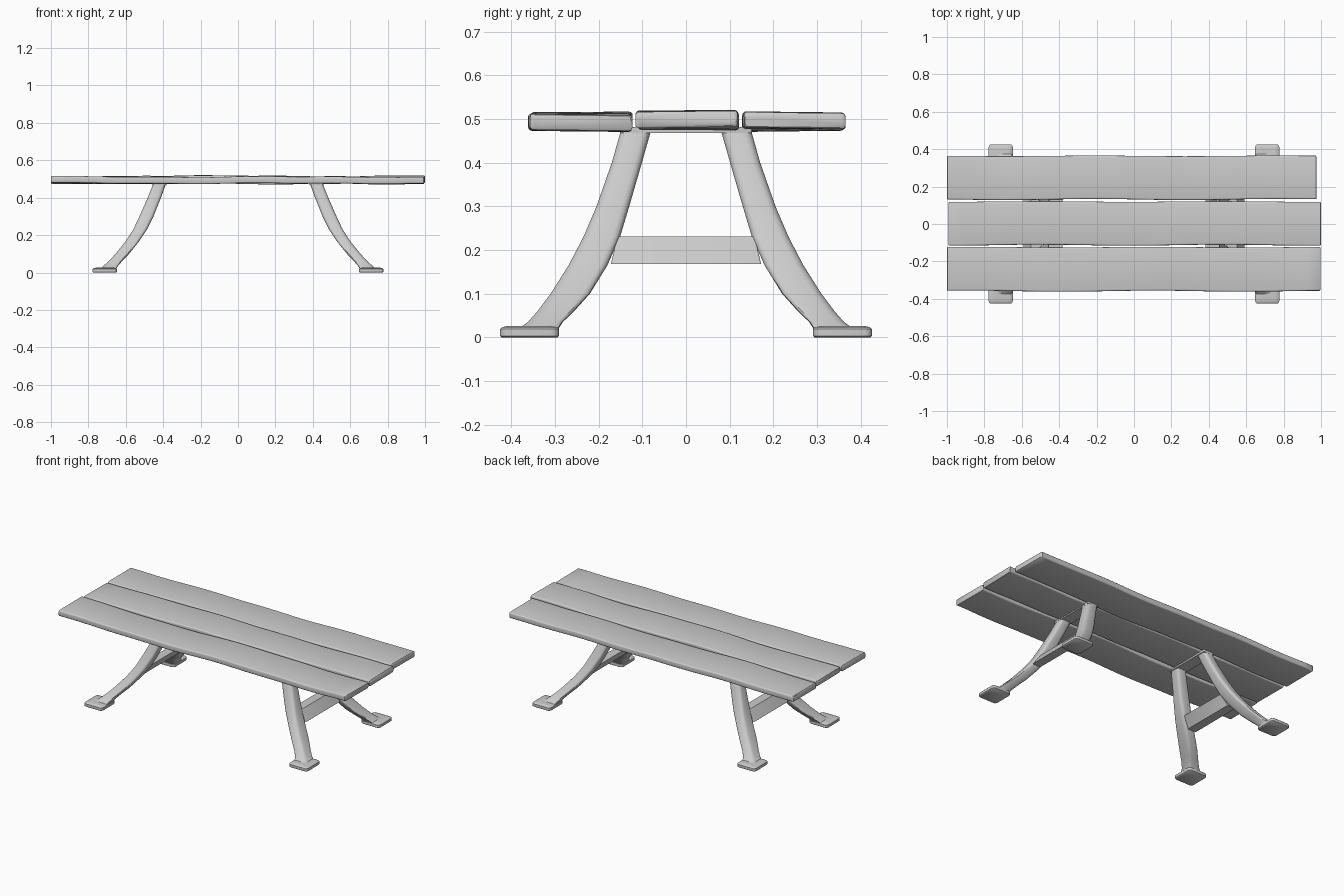
import bpy, bmesh, math

if "Cube" in bpy.data.objects:
    bpy.data.objects.remove(bpy.data.objects["Cube"])


def rounded_rect(a0, a1, b0, b1, r, seg=3):
    """Counter-clockwise 2D outline with rounded corners."""
    r = min(r, (a1 - a0) / 2.01, (b1 - b0) / 2.01)
    corners = [(a1 - r, b1 - r), (a0 + r, b1 - r), (a0 + r, b0 + r), (a1 - r, b0 + r)]
    pts = []
    for i, (ca, cb) in enumerate(corners):
        for k in range(seg + 1):
            t = math.pi / 2 * (i + k / seg)
            pts.append((ca + r * math.cos(t), cb + r * math.sin(t)))
    return pts


def loft(name, rings, mirror=None):
    """Skin a list of equal-length rings of 3D points and cap both ends."""
    bm = bmesh.new()
    loops = [[bm.verts.new(p) for p in ring] for ring in rings]
    n = len(loops[0])
    for a, b in zip(loops, loops[1:]):
        for i in range(n):
            j = (i + 1) % n
            bm.faces.new((a[i], a[j], b[j], b[i]))
    bm.faces.new(loops[0])
    bm.faces.new(loops[-1])
    bmesh.ops.recalc_face_normals(bm, faces=bm.faces)
    me = bpy.data.meshes.new(name)
    bm.to_mesh(me)
    bm.free()
    ob = bpy.data.objects.new(name, me)
    bpy.context.collection.objects.link(ob)
    bpy.ops.object.select_all(action='DESELECT')
    ob.select_set(True)
    bpy.context.view_layer.objects.active = ob
    bpy.ops.object.shade_smooth_by_angle(angle=math.radians(40))
    if mirror:
        mod = ob.modifiers.new("Mirror", 'MIRROR')
        mod.use_axis = mirror
        mod.use_mirror_merge = False
    return ob


def plank(name, x0, x1, y0, y1, z0, z1, phase):
    """Hand-hewn board: edges and surfaces wander gently along its length."""
    n = 28
    rings = []
    for i in range(n + 1):
        x = x0 + (x1 - x0) * i / n
        w = 0.003 * math.sin(5.5 * x + phase) + 0.0015 * math.sin(13 * x + 2 * phase)
        e = 0.003 * math.sin(6.5 * x + 2.3 * phase)
        tilt = 0.012 * math.sin(4.5 * x + 1.7 * phase)
        inset = 0.004 if i in (0, n) else 0
        ym = (y0 + y1) / 2
        rings.append([(x, y, z + w + tilt * (y - ym)) for y, z in
                      rounded_rect(y0 + e + inset, y1 + 0.6 * e - inset,
                                   z0 + inset, z1 - inset, 0.008)])
    # short chamfer just inside each end
    for end, nxt, d in ((0, 1, 0.004), (-1, -2, -0.004)):
        ring = [(rings[end][0][0] + d, p[1], p[2]) for p in rings[nxt]]
        rings.insert(1 if end == 0 else len(rings) - 1, ring)
    return loft(name, rings)


# Seat boards
plank("front_plank", -1.0, 0.996, -0.359, -0.124, 0.476, 0.512, 0.4)
plank("middle_plank", -0.992, 1.0, -0.113, 0.12, 0.479, 0.516, 2.1)
plank("back_plank", -1.0, 0.976, 0.131, 0.364, 0.476, 0.512, 4.0)

# Four splayed curved legs: z, x range, y range
sections = [
    (0.474, 0.385, 0.453, 0.080, 0.149),
    (0.40, 0.412, 0.483, 0.101, 0.170),
    (0.30, 0.452, 0.527, 0.130, 0.205),
    (0.23, 0.487, 0.560, 0.151, 0.235),
    (0.165, 0.530, 0.602, 0.180, 0.269),
    (0.10, 0.582, 0.655, 0.220, 0.310),
    (0.06, 0.620, 0.692, 0.256, 0.340),
    (0.035, 0.642, 0.720, 0.282, 0.362),
    (0.015, 0.655, 0.745, 0.295, 0.390),
]
loft("legs", [[(x, y, z) for x, y in rounded_rect(x0, x1, y0, y1, 0.018)]
              for z, x0, x1, y0, y1 in sections], (True, True, False))

# Foot pads with softened rims
pad = [(0.0, 0.003), (0.003, 0.0), (0.019, 0.0), (0.023, 0.004), (0.026, 0.018)]
loft("feet", [[(x, y, z) for x, y in
               rounded_rect(0.648 + d, 0.777 - d, 0.291 + d, 0.426 - d, 0.016)]
              for z, d in pad], (True, True, False))

# Plate joining each pair of legs under the seat
loft("top_plates", [[(x, y, z) for x, y in rounded_rect(0.382, 0.456, -0.151, 0.151, 0.006)]
                    for z in (0.468, 0.482)], (True, False, False))

# Slanted stretcher between each pair of legs
rail = [(0.168, 0.536, 0.592, 0.172), (0.198, 0.517, 0.572, 0.165), (0.231, 0.495, 0.550, 0.158)]
loft("stretchers", [[(x, y, z) for x, y in rounded_rect(x0, x1, -h, h, 0.004)]
                    for z, x0, x1, h in rail], (True, False, False))
